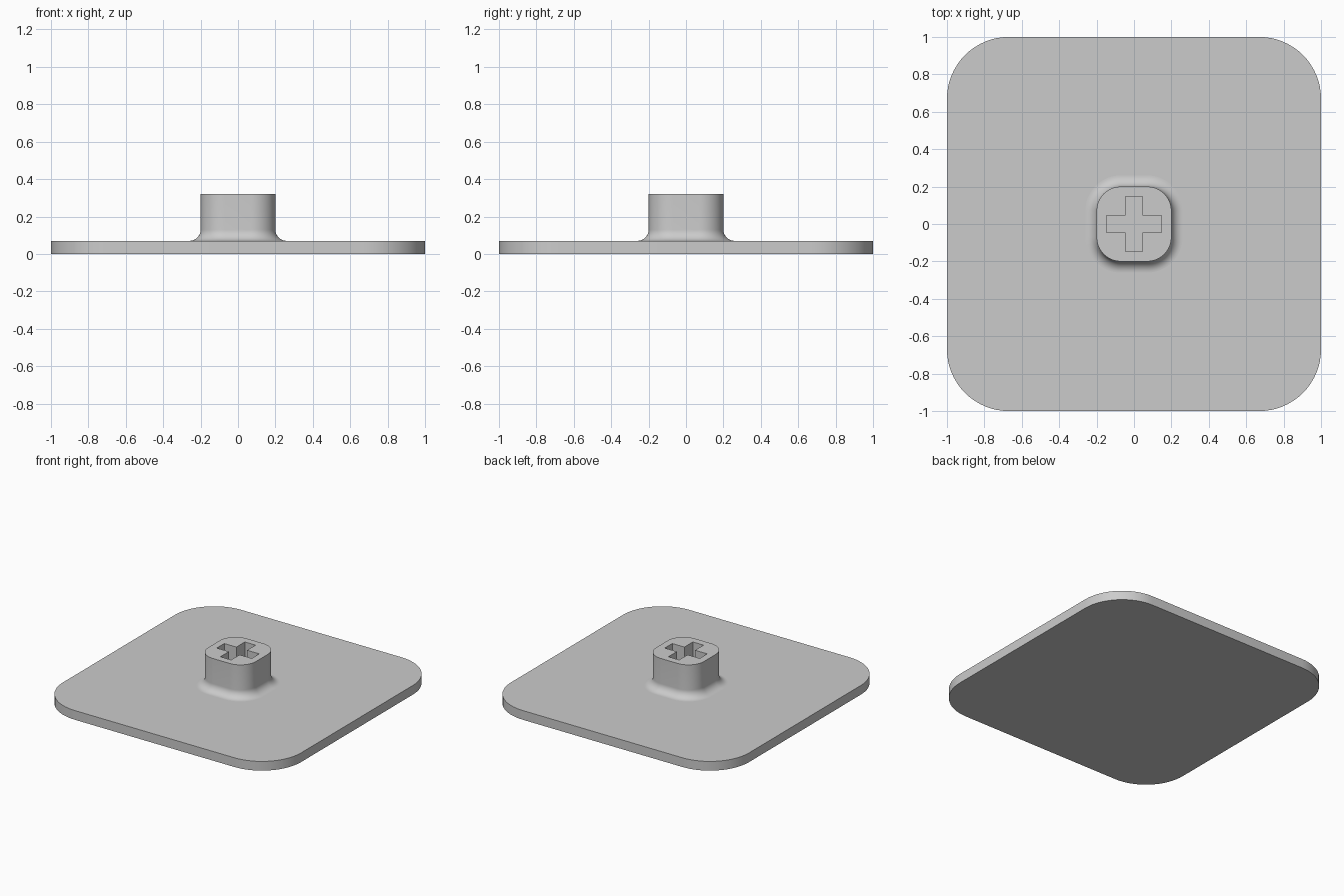
import bpy
import bmesh
from math import sin, cos, pi

if "Cube" in bpy.data.objects:
    bpy.data.objects.remove(bpy.data.objects["Cube"])

PLATE_TOP, STEM_TOP, FILLET = 0.07, 0.32, 0.06

grey = bpy.data.materials.new("plain grey")
grey.use_nodes = True
colour = (0.6, 0.6, 0.6, 1)
grey.diffuse_color = colour
grey.node_tree.nodes["Principled BSDF"].inputs["Base Color"].default_value = colour


def rounded_square(half, radius, steps=16):
    """Counter-clockwise outline of a square with round corners."""
    c = half - radius
    points = []
    for quarter, (sx, sy) in enumerate([(1, 1), (-1, 1), (-1, -1), (1, -1)]):
        for i in range(steps + 1):
            a = (quarter + i / steps) * pi / 2
            points.append((sx * c + radius * cos(a), sy * c + radius * sin(a)))
    return points


def ring(bm, outline, z):
    return [bm.verts.new((x, y, z)) for x, y in outline]


def bridge(bm, low, high):
    for i in range(len(low)):
        j = (i + 1) % len(low)
        bm.faces.new((low[i], low[j], high[j], high[i]))


def loop_edges(bm, loop):
    pairs = zip(loop, loop[1:] + loop[:1])
    return [bm.edges.get(p) or bm.edges.new(p) for p in pairs]


def finish(bm, name):
    mesh = bpy.data.meshes.new(name)
    bm.to_mesh(mesh)
    bm.free()
    mesh.materials.append(grey)
    obj = bpy.data.objects.new(name, mesh)
    bpy.context.collection.objects.link(obj)
    bpy.ops.object.select_all(action='DESELECT')
    obj.select_set(True)
    bpy.context.view_layer.objects.active = obj
    bpy.ops.object.shade_smooth_by_angle(angle=pi / 6)


# Base plate
bm = bmesh.new()
outline = rounded_square(1, 0.33)
low, high = ring(bm, outline, 0), ring(bm, outline, PLATE_TOP)
bridge(bm, low, high)
bm.faces.new(high)
bm.faces.new(low[::-1])
finish(bm, "base_plate")

# Stem with a concave fillet at its foot
bm = bmesh.new()
rings = []
for i in range(13):
    a = i / 12 * pi / 2
    flare = FILLET * (1 - sin(a))
    z = PLATE_TOP + FILLET * (1 - cos(a))
    rings.append(ring(bm, rounded_square(0.2 + flare, 0.13 + flare), z))
rings.append(ring(bm, rounded_square(0.2, 0.13), STEM_TOP))
for low, high in zip(rings, rings[1:]):
    bridge(bm, low, high)

# Cross-shaped socket in the top of the stem
w, l = 0.045, 0.147
arm = [(l, -w), (l, w), (w, w)]
cross = []
for _ in range(4):
    cross += arm
    arm = [(-y, x) for x, y in arm]
rim, floor = ring(bm, cross, STEM_TOP), ring(bm, cross, PLATE_TOP + 0.002)
bridge(bm, rim, floor)
bm.faces.new(floor)
bmesh.ops.triangle_fill(bm, use_beauty=True, normal=(0, 0, 1),
                        edges=loop_edges(bm, rings[-1]) + loop_edges(bm, rim))
finish(bm, "stem")
